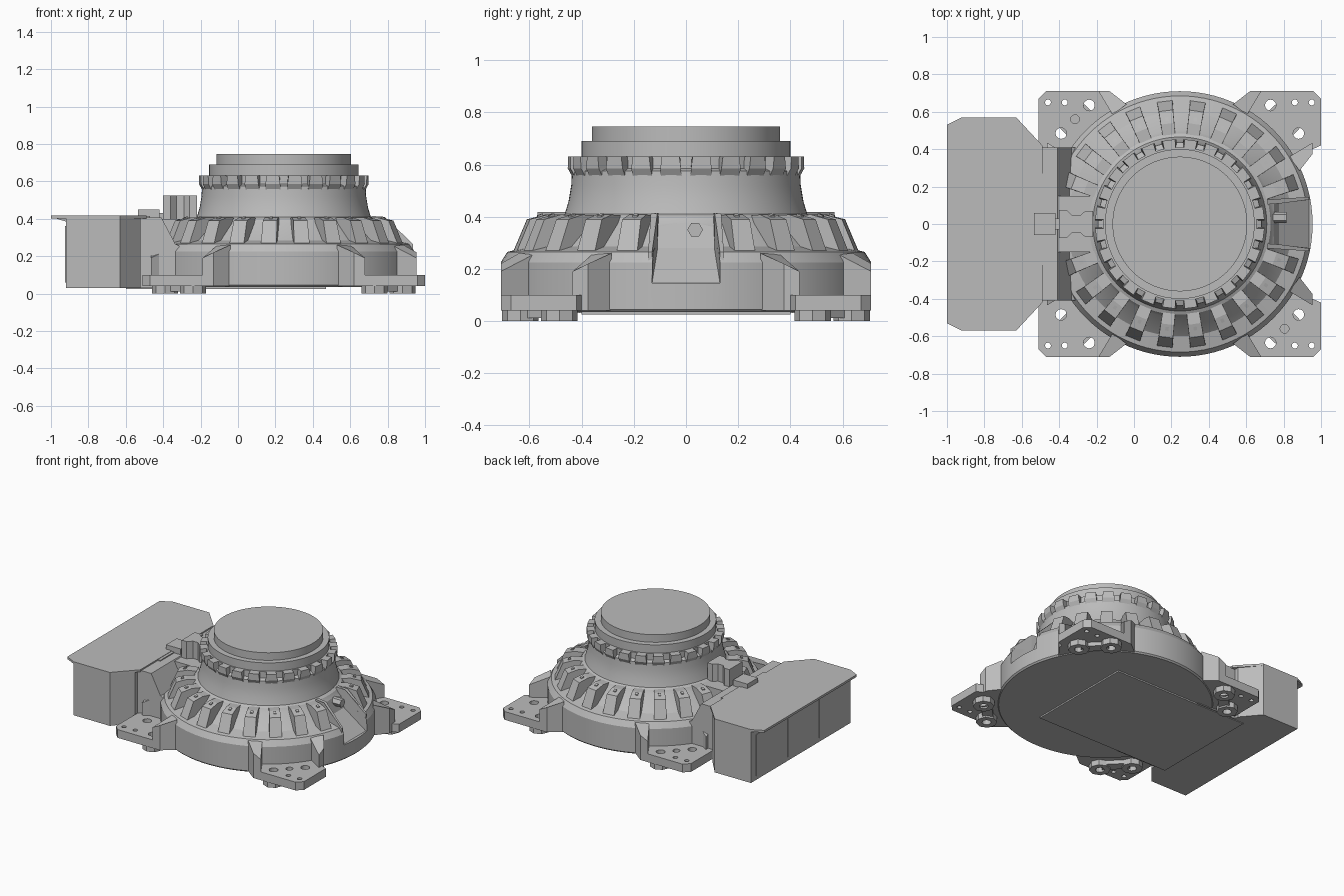
import bpy, bmesh
from math import radians, pi
from mathutils import Matrix

if "Cube" in bpy.data.objects:
    bpy.data.objects.remove(bpy.data.objects["Cube"])

CX = 0.245  # axis of the round body
AXIS = Matrix.Translation((CX, 0, 0))

grey = bpy.data.materials.new("plain grey")
grey.use_nodes = True
colour = (0.5, 0.5, 0.5, 1)
grey.diffuse_color = colour
grey.node_tree.nodes["Principled BSDF"].inputs["Base Color"].default_value = colour


def finish(bm, name, matrix=None):
    if matrix:
        bm.transform(matrix)
    bmesh.ops.recalc_face_normals(bm, faces=bm.faces)
    mesh = bpy.data.meshes.new(name)
    bm.to_mesh(mesh)
    bm.free()
    mesh.materials.append(grey)
    ob = bpy.data.objects.new(name, mesh)
    bpy.context.collection.objects.link(ob)
    return ob


def slab(name, plan, z0, tops, matrix=None):
    """Vertical prism; tops is one height or a height per corner."""
    if not isinstance(tops, (list, tuple)):
        tops = [tops] * len(plan)
    bm = bmesh.new()
    low = [bm.verts.new((x, y, z0)) for x, y in plan]
    high = [bm.verts.new((x, y, z)) for (x, y), z in zip(plan, tops)]
    bm.faces.new(low)
    bm.faces.new(high)
    n = len(plan)
    for i in range(n):
        j = (i + 1) % n
        bm.faces.new((low[i], low[j], high[j], high[i]))
    return finish(bm, name, matrix)


def side_prism(name, profile, width, matrix=None):
    """Prism with an x-z profile; width is one half width or one per point."""
    if not isinstance(width, (list, tuple)):
        width = [width] * len(profile)
    bm = bmesh.new()
    a, b = [[bm.verts.new((x, s * w, z)) for (x, z), w in zip(profile, width)]
            for s in (-1, 1)]
    bm.faces.new(a)
    bm.faces.new(b)
    n = len(profile)
    for i in range(n):
        j = (i + 1) % n
        bm.faces.new((a[i], a[j], b[j], b[i]))
    return finish(bm, name, matrix)


def box(name, x0, x1, y0, y1, z0, z1):
    return slab(name, [(x0, y0), (x1, y0), (x1, y1), (x0, y1)], z0, z1)


def cylinder(name, x, y, z0, z1, r, sides=12):
    bm = bmesh.new()
    bmesh.ops.create_cone(bm, cap_ends=True, segments=sides, radius1=r, radius2=r,
                          depth=z1 - z0)
    return finish(bm, name, Matrix.Translation((x, y, (z0 + z1) / 2)))


def lathe(name, profile, steps=96):
    bm = bmesh.new()
    vs = [bm.verts.new((r, 0, z)) for r, z in profile]
    es = [bm.edges.new(p) for p in zip(vs, vs[1:])]
    bmesh.ops.spin(bm, geom=vs + es, cent=(0, 0, 0), axis=(0, 0, 1),
                   angle=2 * pi, steps=steps)
    bmesh.ops.remove_doubles(bm, verts=bm.verts, dist=0.0005)
    return finish(bm, name, AXIS)


def cut(ob, cutter):
    mod = ob.modifiers.new("cut", 'BOOLEAN')
    mod.object = cutter
    mod.operation = 'DIFFERENCE'
    mod.solver = 'EXACT'
    bpy.context.view_layer.objects.active = ob
    bpy.ops.object.modifier_apply(modifier=mod.name)
    bpy.data.objects.remove(cutter)


def smooth(ob):
    bpy.ops.object.select_all(action='DESELECT')
    ob.select_set(True)
    bpy.context.view_layer.objects.active = ob
    bpy.ops.object.shade_smooth_by_angle(angle=radians(25))


# Round body: base drum, sloped shoulder, neck and stepped cap
body = lathe("round_body", [
    (0, .035), (.70, .035), (.71, .045), (.71, .225), (.685, .265), (.60, .285),
    (.50, .375), (.485, .40), (.465, .41), (.45, .46), (.44, .52), (.437, .575),
    (.41, .585), (.41, .63), (.40, .63), (.40, .69), (.36, .69), (.36, .745), (0, .745)])

# Ramp notch on the left side with rails and a bolt
cut(body, side_prism("notch_cutter",
                     [(.48, .44), (.53, .28), (.69, .145), (.8, .145), (.8, .44)],
                     [.105, .11, .13, .14, .14], AXIS))
smooth(body)
for s in (-1, 1):
    slab("notch_rail", [(.47, s * .105), (.54, s * .11), (.69, s * .13),
                        (.69, s * .145), (.54, s * .135), (.47, s * .13)],
         .2, [.415, .41, .265, .265, .41, .415], AXIS)
bolt = cylinder("notch_bolt", 0, 0, -.04, .04, .03, 6)
bolt.matrix_world = Matrix.Translation((CX + .53, .035, .35)) @ Matrix.Rotation(pi / 2, 4, 'Y')

# Shoulder teeth, ten on each side
for s in (-1, 1):
    for k in range(10):
        turn = AXIS @ Matrix.Rotation(s * radians(20 + 15.4 * k), 4, 'Z')
        side_prism("shoulder_tooth",
                   [(.48, .28), (.48, .405), (.54, .408), (.61, .39), (.665, .26)],
                   [.034, .034, .036, .038, .042], turn)
        side_prism("tooth_stud", [(.555, .39), (.555, .412), (.575, .405), (.575, .39)],
                   .009, turn)

# Collar teeth around the neck
for k in range(24):
    side_prism("collar_tooth", [(.40, .58), (.40, .63), (.452, .63), (.452, .585), (.435, .555)],
               [.03, .03, .034, .04, .04],
               AXIS @ Matrix.Rotation(radians(15 * k + 7.5), 4, 'Z'))

# Four corner pads with holes, feet and sloped buttresses
PAD = [(.42, .71), (.715, .71), (.755, .67), (.755, .42), (.71, .40), (.55, .3), (.3, .55)]
FIN = [(.285, .64), (.375, .71), (.435, .71), (.36, .585)]
FIN_TOP = [.26, .22, .19, .255]
HOLES = [(.485, .635, .03), (.635, .485, .03), (.615, .65, .016), (.705, .65, .016)]
for sx in (-1, 1):
    for sy in (-1, 1):
        place = AXIS @ Matrix.Diagonal((sx, sy, 1, 1))
        pad = slab("corner_pad", PAD, .04, .10, place)
        feet = [cylinder("foot", CX + sx * x, sy * y, 0, .05, .07, 8)
                for x, y, r in HOLES[:2]]
        slab("foot_bridge", [(.46, .59), (.51, .64), (.64, .51), (.59, .46)],
             .012, .045, place)
        for i, (x, y, r) in enumerate(HOLES):
            for target in [pad] + feet[i:i + 1]:
                cut(target, cylinder("hole_cutter", CX + sx * x, sy * y, -.1, .2, r))
        if sx != sy:
            cut(pad, cylinder("hole_cutter", CX + sx * .56, sy * .56, .046, .2, .024))
        slab("buttress", FIN, .04, FIN_TOP, place)
        slab("buttress", [(y, x) for x, y in FIN], .04, FIN_TOP, place)

# Side cabinet with overhanging lid and back panels
WALL = [(-.92, .57), (-.63, .57), (-.52, .44)]
LID = [(-1, .53), (-.92, .57), (-.63, .57), (-.49, .42)]


def mirrored(points):
    return points + [(x, -y) for x, y in reversed(points)]


slab("cabinet", mirrored(WALL), .03, .405)
slab("cabinet_lid", mirrored(LID), .402, .418)
side_prism("lid_lip", [(-1, .41), (-.92, .385), (-.92, .41)], .53)
for y in (-.36, 0, .36):
    box("cabinet_panel", -.925, -.91, y - .15, y + .15, .06, .36)

# Link between cabinet and round body, with base plate
side_prism("link_block", [(-.56, .03), (-.56, .408), (-.41, .408), (-.335, .265), (-.2, .2),
                          (-.2, .03)], .41)
side_prism("link_bridge", [(-.5, .2), (-.5, .40), (-.2, .40), (-.2, .2)], .15)
box("link_cover", -.5, -.47, -.22, .27, .40, .415)
box("base_plate", -.6, .47, -.4, .4, .025, .05)

# Latch and clamp on the link
box("latch_block", -.535, -.42, -.06, .06, .40, .45)
slab("clamp", mirrored([(-.40, .075), (-.36, .075), (-.33, .045), (-.29, .045),
                        (-.26, .07), (-.22, .07)]), .36, .525)
box("clamp_arm", -.44, -.38, -.03, .03, .38, .43)
